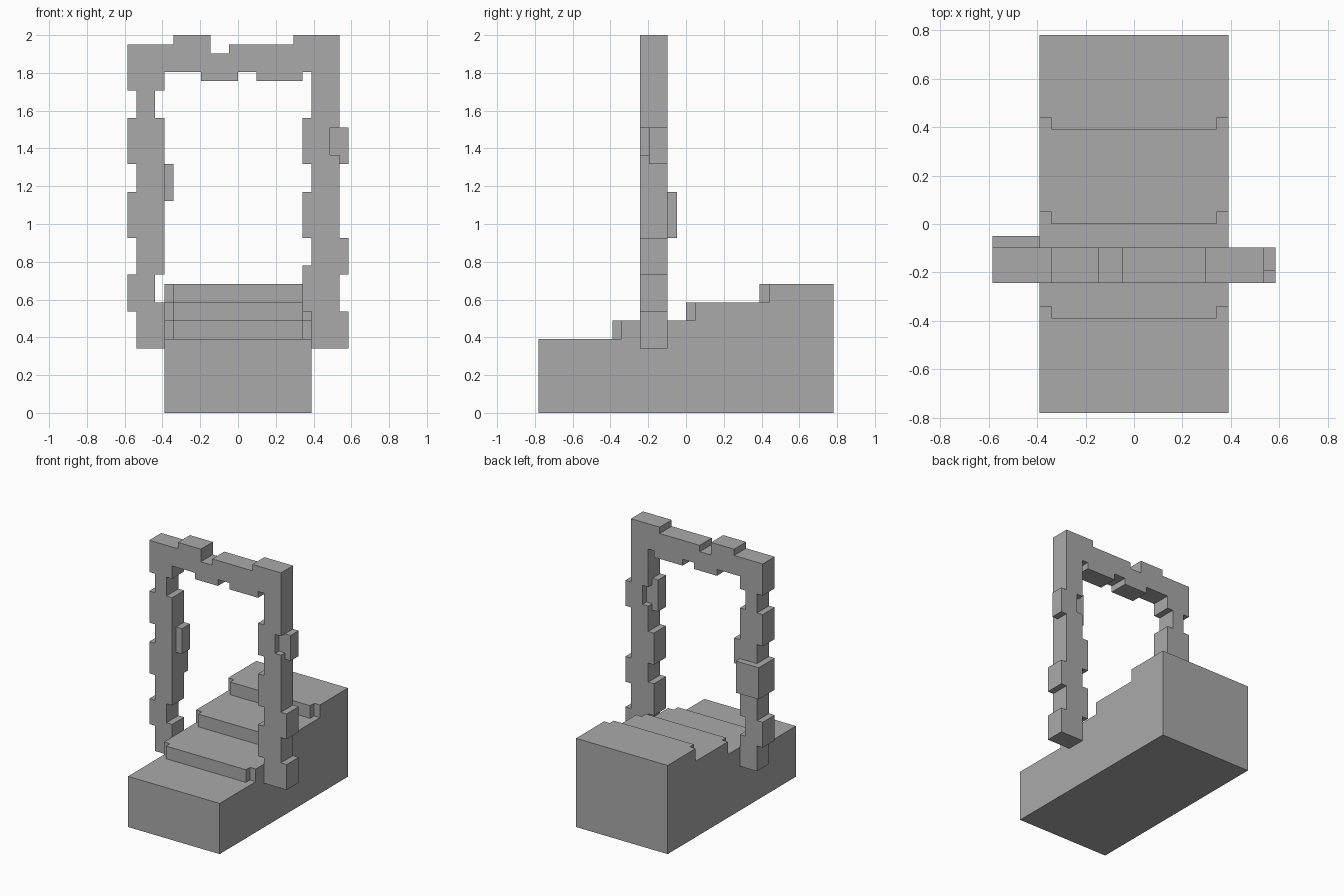
import bpy
import bmesh

U = 2 / 41  # one block of the building grid

if "Cube" in bpy.data.objects:
    bpy.data.objects.remove(bpy.data.objects["Cube"], do_unlink=True)

GREY = (0.4, 0.4, 0.4, 1)
stone = bpy.data.materials.new("stone grey")
stone.use_nodes = True
stone.diffuse_color = GREY
stone.node_tree.nodes["Principled BSDF"].inputs["Base Color"].default_value = GREY


def prism(name, outline, axis, low, high):
    """Extrude an outline in grid units: axis 'y' takes (x, z), axis 'z' takes (x, y)."""
    bm = bmesh.new()
    place = (lambda a, b: (a, low, b)) if axis == "y" else (lambda a, b: (a, b, low))
    face = bm.faces.new([bm.verts.new(place(a, b)) for a, b in outline])
    grown = bmesh.ops.extrude_face_region(bm, geom=[face])["geom"]
    shift = (0, high - low, 0) if axis == "y" else (0, 0, high - low)
    bmesh.ops.translate(bm, vec=shift, verts=[v for v in grown if isinstance(v, bmesh.types.BMVert)])
    bmesh.ops.scale(bm, vec=(U, U, U), verts=bm.verts)
    bmesh.ops.recalc_face_normals(bm, faces=bm.faces)
    mesh = bpy.data.meshes.new(name)
    bm.to_mesh(mesh)
    bm.free()
    mesh.materials.append(stone)
    obj = bpy.data.objects.new(name, mesh)
    bpy.context.collection.objects.link(obj)
    return obj


def box(name, x, y, z):
    return prism(name, [(x[0], y[0]), (x[1], y[0]), (x[1], y[1]), (x[0], y[1])], "z", *z)


def jagged(runs):
    """Turn runs of (offset, start, end) into a stepped line of (offset, position)."""
    return [(off, p) for off, start, end in runs for p in (start, end)]


def carve(obj, cutter):
    cutter.hide_render = True
    mod = obj.modifiers.new("notch", "BOOLEAN")
    mod.operation = "DIFFERENCE"
    mod.solver = "EXACT"
    mod.object = cutter
    bpy.context.view_layer.objects.active = obj
    bpy.ops.object.modifier_apply(modifier=mod.name)
    bpy.data.objects.remove(cutter, do_unlink=True)


# Stairs: a base slab and three steps with notched front corners
box("stair_base", (-8, 8), (-16, 16), (0, 8))
for i in range(3):
    y, z = -8 + 8 * i, 8 + 2 * i
    outline = [(-7, y), (7, y), (7, y + 1), (8, y + 1), (8, 16), (-8, 16), (-8, y + 1), (-7, y + 1)]
    prism(f"stair_step_{i + 1}", outline, "z", z, z + 2)

# Ruined arch: stepped edges of both posts and the lintel
right_outer = [(-11, 7, 11), (-12, 11, 15), (-11, 15, 19), (-12, 19, 24),
               (-11, 24, 27), (-12, 27, 32), (-11, 32, 35), (-12, 35, 40)]
lintel_top = [(40, -12, -7), (41, -7, -3), (39, -3, -1), (40, -1, 6), (41, 6, 11)]
left_outer = [(11, 41, 19), (12, 19, 15), (11, 15, 11), (12, 11, 7)]
left_inner = [(8, 7, 11), (7, 11, 16), (8, 16, 19), (7, 19, 24), (8, 24, 37)]
lintel_bottom = [(37, 8, 7), (36, 7, 2), (37, 2, 0), (36, 0, -4), (37, -4, -8)]
right_inner = [(-8, 37, 35), (-9, 35, 32), (-8, 32, 15), (-9, 15, 12), (-8, 12, 7)]


def flat(runs):
    return [(p, off) for off, p in jagged(runs)]


path = (jagged(right_outer) + flat(lintel_top) + jagged(left_outer)
        + jagged(left_inner) + flat(lintel_bottom) + jagged(right_inner))
path = [p for i, p in enumerate(path) if p != path[i - 1]]
arch = prism("arch", path, "y", -5, -2)

# Chipped corners of the left post, front outside and back inside
carve(arch, box("front_chip", (10, 13), (-6, -4), (28, 31)))
carve(arch, box("back_chip", (7, 9), (-3, -1), (28, 31)))

# Loose bricks standing out from the posts
box("left_outer_brick", (11, 12), (-4, -2), (27, 31))
box("left_inner_brick", (7, 8), (-5, -3), (27, 32))
box("right_inner_brick", (-8, -7), (-4, -2), (23, 27))
box("right_back_brick", (-12, -8), (-2, -1), (19, 24))
